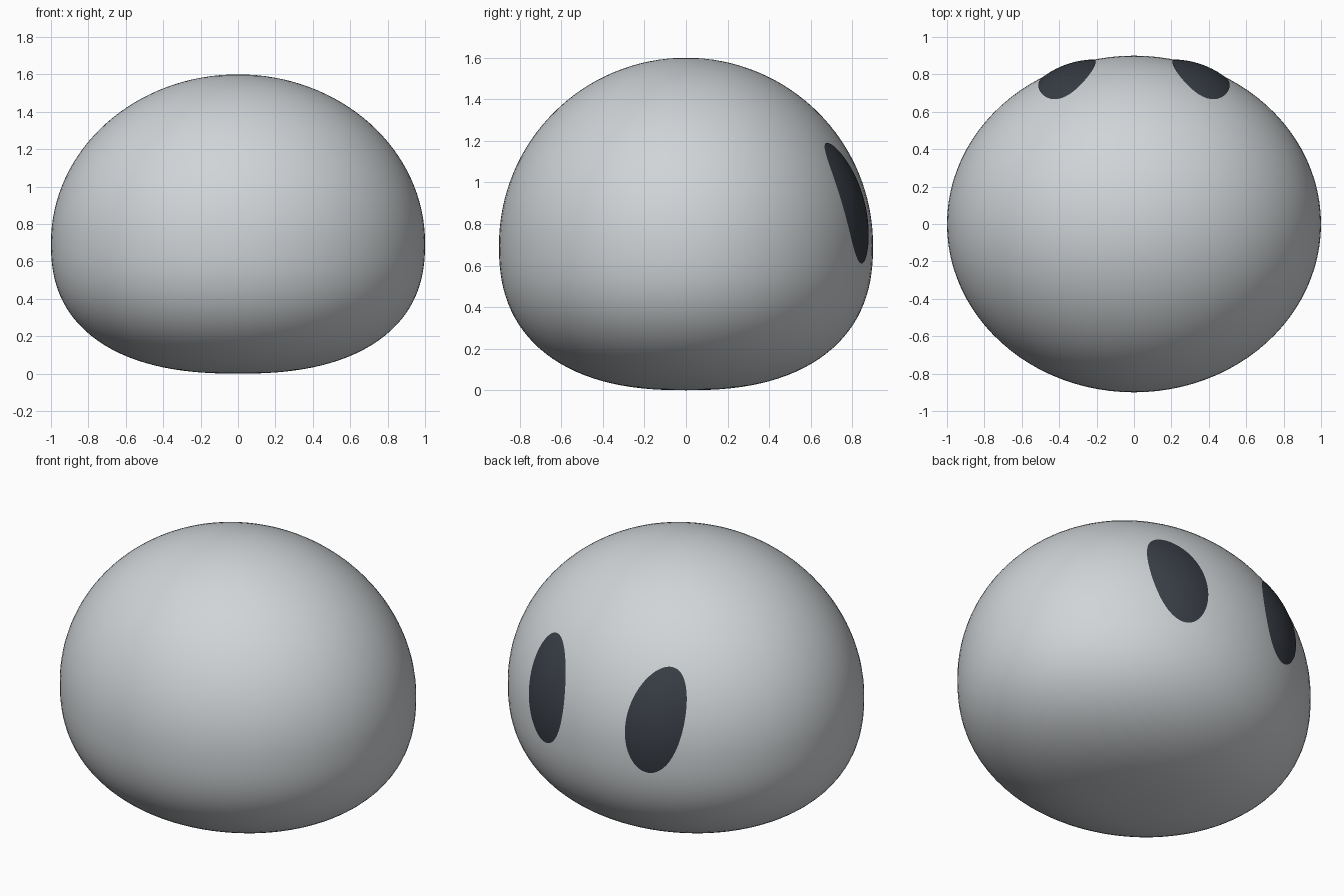
import bpy, bmesh
from math import sin, cos, pi, sqrt, radians

if "Cube" in bpy.data.objects:
    bpy.data.objects.remove(bpy.data.objects["Cube"])

EQUATOR, RX, RY, TOP = 0.7, 1.0, 0.9, 0.9
FULLNESS = 2.4      # the lower half is squarer than an ellipse


def material(name, rgb):
    mat = bpy.data.materials.new(name)
    mat.diffuse_color = (*rgb, 1)
    mat.use_nodes = True
    mat.node_tree.nodes["Principled BSDF"].inputs["Base Color"].default_value = mat.diffuse_color
    return mat


def make_object(name, bm, mat):
    mesh = bpy.data.meshes.new(name)
    bm.to_mesh(mesh)
    bm.free()
    for p in mesh.polygons:
        p.use_smooth = True
    mesh.materials.append(mat)
    ob = bpy.data.objects.new(name, mesh)
    bpy.context.collection.objects.link(ob)
    return ob


def ring_radius(z):
    """Relative body radius at height z."""
    if z >= EQUATOR:
        return sqrt(max(0, 1 - ((z - EQUATOR) / TOP) ** 2))
    return max(0, 1 - ((EQUATOR - z) / EQUATOR) ** FULLNESS) ** (1 / FULLNESS)


# Body: domed upper half, flattened lower half
bm = bmesh.new()
bmesh.ops.create_uvsphere(bm, u_segments=96, v_segments=64, radius=1)
for v in bm.verts:
    x, y, h = v.co
    r, f = sqrt(x * x + y * y), 1
    if h < -1e-6:
        f = (r ** FULLNESS + (-h) ** FULLNESS) ** (-1 / FULLNESS)
    v.co = (x * f * RX, y * f * RY, EQUATOR + h * f * (TOP if h > 0 else EQUATOR))
make_object("body", bm, material("grey", (0.63, 0.66, 0.68)))

# Eyes: slightly bulging, tilted ovals that follow the back of the body
dark = material("dark", (0.04, 0.047, 0.06))


def eye(name, side, cx=0.357, cz=0.90, half_w=0.152, half_h=0.29,
        tilt=radians(4), rings=12, segs=64):
    bm = bmesh.new()

    def point(r, a):
        u, w = half_w * r * cos(a), half_h * r * sin(a)
        x = cx + u * cos(tilt) + w * sin(tilt)
        z = cz - u * sin(tilt) + w * cos(tilt)
        y = RY * sqrt(ring_radius(z) ** 2 - (x / RX) ** 2)
        lift = 1.003 + 0.018 * (1 - r * r)
        return bm.verts.new((side * x * lift, y * lift,
                             EQUATOR + (z - EQUATOR) * lift))

    centre = point(0, 0)
    loops = [[point(i / rings, 2 * pi * j / segs) for j in range(segs)]
             for i in range(1, rings + 1)]
    for j in range(segs):
        k = (j + 1) % segs
        bm.faces.new((centre, loops[0][j], loops[0][k]))
        for a, b in zip(loops, loops[1:]):
            bm.faces.new((a[j], b[j], b[k], a[k]))
    bm.normal_update()
    # Face the patch outwards
    bmesh.ops.reverse_faces(bm, faces=[f for f in bm.faces if f.normal.y < 0])
    make_object(name, bm, dark)


eye("right_eye", 1)
eye("left_eye", -1)
